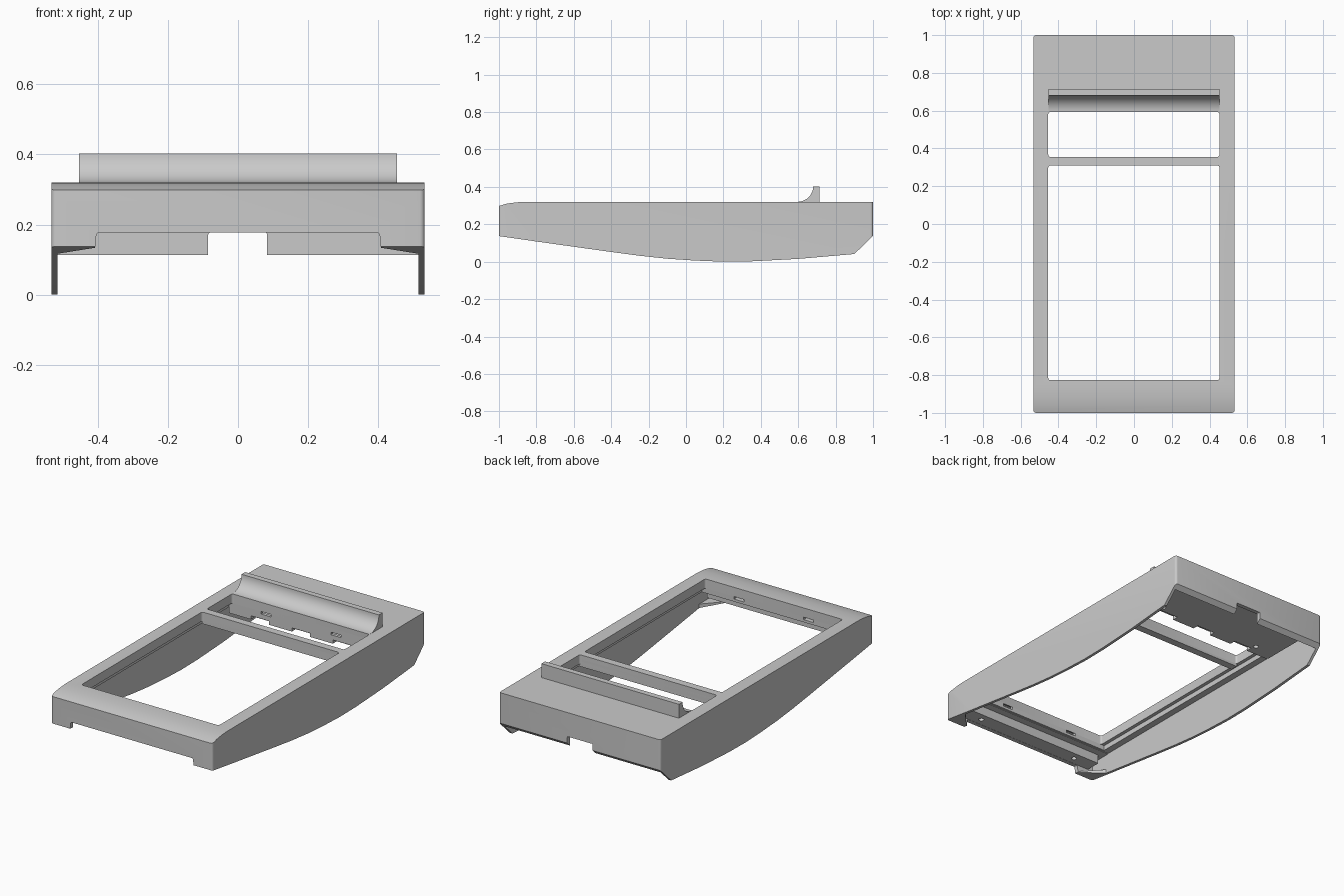
import bpy, bmesh, math

cube = bpy.data.objects.get("Cube")
if cube:
    bpy.data.objects.remove(cube, do_unlink=True)

grey = bpy.data.materials.new("plain grey")
grey.use_nodes = True
grey.diffuse_color = (0.59, 0.59, 0.59, 1)
grey.node_tree.nodes["Principled BSDF"].inputs["Base Color"].default_value = grey.diffuse_color


def along(axis):
    """Test for edges that run parallel to an axis."""
    i = "xyz".index(axis)
    return lambda p, q: abs(abs(p[i] - q[i]) - (p - q).length) < 1e-5


def prism(name, pts, axis, a, b, radius=0, pick=None):
    """Extrude a 2D outline along an axis; round the picked straight edges."""
    place = {"x": lambda p, t: (t, p[0], p[1]),
             "y": lambda p, t: (p[0], t, p[1]),
             "z": lambda p, t: (p[0], p[1], t)}[axis]
    pick = pick or along(axis)
    bm = bmesh.new()
    ends = [[bm.verts.new(place(p, t)) for p in pts] for t in (a, b)]
    for ring in ends:
        bm.faces.new(ring)
    for i in range(len(pts)):
        j = (i + 1) % len(pts)
        bm.faces.new((ends[0][i], ends[0][j], ends[1][j], ends[1][i]))
    if radius:
        edges = [e for e in bm.edges if pick(*[v.co for v in e.verts])]
        bmesh.ops.bevel(bm, geom=edges, offset=radius, segments=4,
                        profile=0.5, affect="EDGES")
    bmesh.ops.recalc_face_normals(bm, faces=bm.faces)
    mesh = bpy.data.meshes.new(name)
    bm.to_mesh(mesh)
    bm.free()
    mesh.materials.append(grey)
    ob = bpy.data.objects.new(name, mesh)
    bpy.context.collection.objects.link(ob)
    return ob


def box(name, x0, x1, y0, y1, z0, z1, radius=0):
    pts = [(x0, y0), (x1, y0), (x1, y1), (x0, y1)]
    return prism(name, pts, "z", z0, z1, radius)


def cut(ob, cutters):
    bpy.context.view_layer.objects.active = ob
    for c in cutters:
        mod = ob.modifiers.new("cut", "BOOLEAN")
        mod.operation, mod.solver, mod.object = "DIFFERENCE", "EXACT", c
        bpy.ops.object.modifier_apply(modifier=mod.name)
        bpy.data.objects.remove(c, do_unlink=True)


def windows():
    return [box("window_cutter", -0.454, 0.452, y0, y1, -0.2, 0.6, 0.012)
            for y0, y1 in ((-0.827, 0.31), (0.355, 0.593))]


def holes(y, top):
    return [prism("hole_cutter",
                  [(x + 0.015 * math.cos(t * math.pi / 8), y + 0.015 * math.sin(t * math.pi / 8))
                   for t in range(16)], "z", 0.1, top) for x in (-0.34, 0.34)]


def gaps(y0, y1, top):
    return [box("gap_cutter", x - 0.06, x + 0.06, y0, y1, 0.1, top)
            for x in (-0.27, 0, 0.27)]


# Shell: side outline with a curved belly and a rounded front lip
outline = [(-1, 0.137), (-0.8, 0.108), (-0.6, 0.08), (-0.4, 0.052), (-0.25, 0.032),
           (-0.1, 0.016), (0.05, 0.006), (0.2, 0), (0.35, 0.002), (0.6, 0.015),
           (0.9, 0.041), (1, 0.138), (1, 0.32), (-0.86, 0.32), (-0.91, 0.317),
           (-0.96, 0.31), (-1, 0.298)]
shell = prism("shell", outline, "x", -0.532, 0.532, 0.014,
              lambda p, q: along("z")(p, q) and abs(p.y) > 0.99)
lower_cavity = prism("lower_cavity_cutter",
                     [(0.515, 0.975), (0.515, -0.86), (0.41, -0.975),
                      (-0.41, -0.975), (-0.515, -0.86), (-0.515, 0.975)], "z", -0.2, 0.16)
upper_cavity = box("upper_cavity_cutter", -0.515, 0.515, -0.975, 0.975, 0.14, 0.29)
front_gap = prism("front_gap_cutter",
                  [(-0.415, 0.05), (0.415, 0.05), (0.403, 0.177), (-0.403, 0.177)],
                  "y", -1.1, -0.96, 0.008)
back_notch = prism("back_notch_cutter",
                   [(-0.085, 0), (0.083, 0), (0.083, 0.177), (-0.085, 0.177)],
                   "y", 0.9, 1.1, 0.006)
cut(shell, [lower_cavity, upper_cavity, front_gap, back_notch] + windows())

# Stepped edge under the plate: rim around the windows, deeper bar and side rails
rim = box("window_rim", -0.475, 0.475, -0.829, 0.594, 0.265, 0.295)
cut(rim, windows())
box("crossbar", -0.456, 0.456, 0.31, 0.355, 0.25, 0.295)
for side, name in ((1, "left"), (-1, "right")):
    box(name + "_rail", *sorted((side * 0.475, side * 0.517)), -0.84, 0.9, 0.235, 0.295)

# Slotted walls at the two ends of the opening
for name, y, low in (("front_slotted_wall", -0.845, 0.235), ("back_slotted_wall", 0.593, 0.2)):
    wall = box(name, -0.475, 0.475, y, y + 0.018, low, 0.295)
    cut(wall, [box("slot_cutter", x - 0.033, x + 0.033, y - 0.01, y + 0.03, 0.25, 0.272)
               for x in (-0.23, 0.23)] + gaps(y - 0.01, y + 0.03, 0.222))

# Shelves behind those walls, with screw holes and notched edges
back_shelf = box("back_shelf", -0.48, 0.48, 0.605, 0.976, 0.2, 0.235)
cut(back_shelf, holes(0.66, 0.22) + gaps(0.55, 0.63, 0.222))
front_shelf = box("front_shelf", -0.48, 0.48, -0.976, -0.885, 0.178, 0.235)
cut(front_shelf, holes(-0.93, 0.2))
box("front_step", -0.516, 0.516, -0.976, -0.84, 0.232, 0.25)

# Curved stop rising from the top
arc = [(0.595 + 0.085 * math.sin(t * math.pi / 24), 0.403 - 0.083 * math.cos(t * math.pi / 24))
       for t in range(13)]
prism("curved_stop", [(0.595, 0.31)] + arc + [(0.714, 0.403), (0.714, 0.31)],
      "x", -0.453, 0.453)

# Smooth the curves, keep the edges crisp
for ob in bpy.context.collection.objects:
    if ob.type == "MESH" and grey.name in ob.data.materials:
        bpy.ops.object.select_all(action="DESELECT")
        ob.select_set(True)
        bpy.context.view_layer.objects.active = ob
        bpy.ops.object.shade_smooth_by_angle(angle=math.radians(30))
